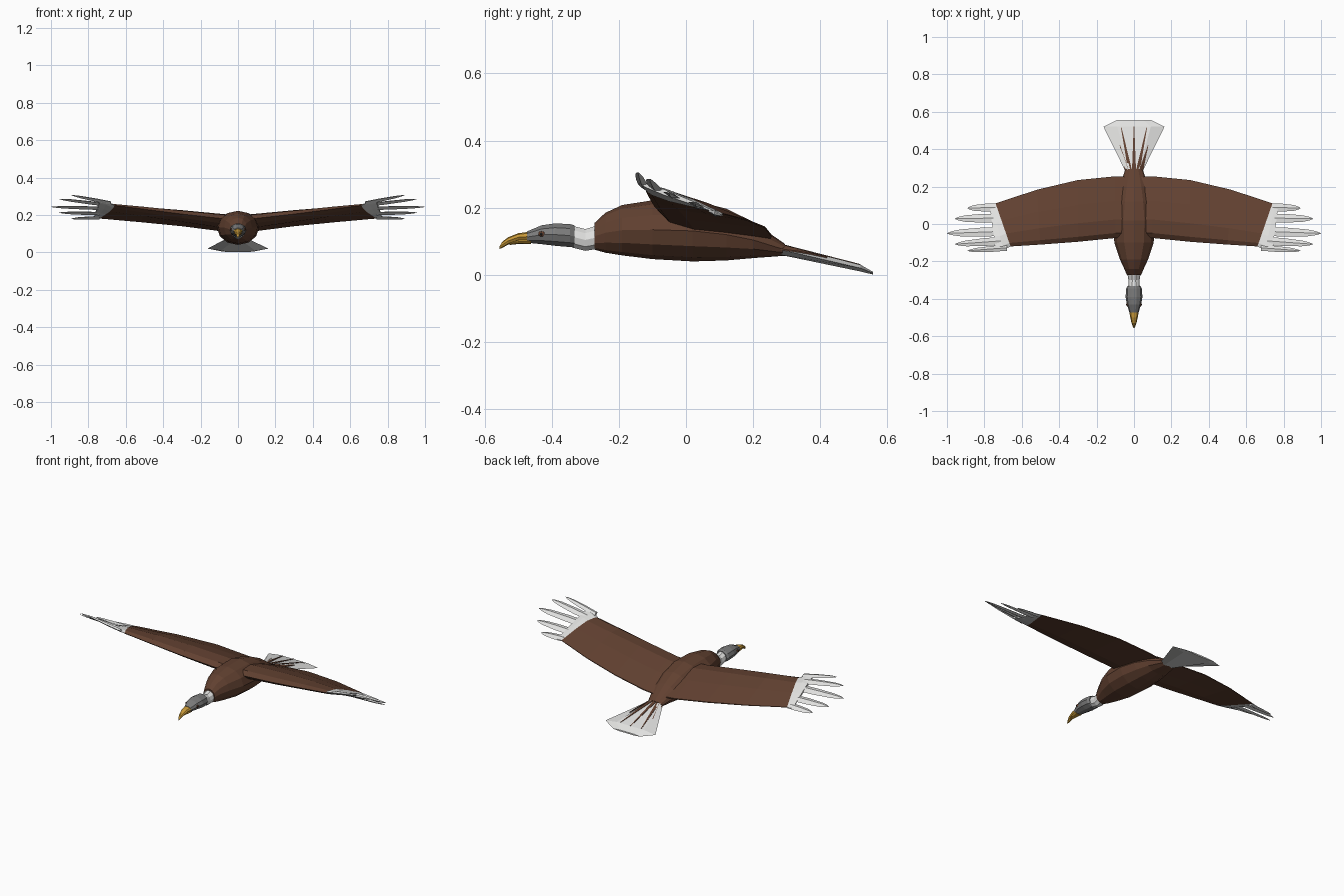
import bpy, bmesh, math
from mathutils import Vector

cube = bpy.data.objects.get("Cube")
if cube:
    bpy.data.objects.remove(cube, do_unlink=True)


def material(name, rgb):
    m = bpy.data.materials.new(name)
    m.use_nodes = True
    m.diffuse_color = (*rgb, 1)
    bsdf = m.node_tree.nodes["Principled BSDF"]
    bsdf.inputs["Base Color"].default_value = (*rgb, 1)
    bsdf.inputs["Roughness"].default_value = 0.8
    return m


BROWN = material("brown plumage", (0.12, 0.052, 0.03))
WHITE = material("white feather", (0.75, 0.75, 0.74))
GREY = material("grey head", (0.2, 0.2, 0.2))
GOLD = material("golden beak", (0.58, 0.32, 0.04))
EYE = material("brown eye", (0.16, 0.06, 0.03))
DARK = material("dark pupil", (0.01, 0.01, 0.01))


def finish(name, bm, mat):
    bmesh.ops.recalc_face_normals(bm, faces=bm.faces)
    mesh = bpy.data.meshes.new(name)
    bm.to_mesh(mesh)
    bm.free()
    mesh.materials.append(mat)
    ob = bpy.data.objects.new(name, mesh)
    bpy.context.collection.objects.link(ob)
    return ob


def loft(name, rings, mat):
    """Skin a row of equal rings of points and cap both ends."""
    bm = bmesh.new()
    rows = [[bm.verts.new(p) for p in ring] for ring in rings]
    n = len(rows[0])
    for a, b in zip(rows, rows[1:]):
        for i in range(n):
            j = (i + 1) % n
            bm.faces.new((a[i], a[j], b[j], b[i]))
    bm.faces.new(rows[0])
    bm.faces.new(rows[-1])
    return finish(name, bm, mat)


def barrel(name, stations, mat, sides=12):
    """Loft ellipses along y; each station is y, half width, bottom, top."""
    rings = []
    for y, w, low, high in stations:
        mid, h = (low + high) / 2, (high - low) / 2
        turns = [math.tau * i / sides for i in range(sides)]
        rings.append([(w * math.cos(t), y, mid + h * math.sin(t)) for t in turns])
    return loft(name, rings, mat)


# Body, neck, head and beak
barrel("body", [(-.272, .038, .075, .155), (-.24, .052, .066, .185),
                (-.19, .075, .058, .208), (-.1, .105, .047, .222),
                (.02, .112, .04, .222), (.12, .098, .043, .197),
                (.2, .078, .05, .158), (.295, .045, .057, .092)], BROWN)
barrel("neck", [(-.26, .036, .076, .15), (-.3, .03, .07, .138),
                (-.34, .031, .08, .148)], WHITE, 10)
barrel("head", [(-.332, .034, .08, .149), (-.345, .042, .081, .153),
                (-.39, .045, .085, .155), (-.43, .038, .09, .149),
                (-.474, .024, .095, .13)], GREY, 10)
barrel("upper_beak", [(-.462, .026, .1, .129), (-.5, .02, .1, .124),
                      (-.53, .013, .09, .112), (-.548, .007, .08, .098),
                      (-.556, .002, .077, .083)], GOLD, 8)
barrel("lower_beak", [(-.462, .023, .092, .108), (-.5, .016, .092, .106),
                      (-.525, .006, .089, .098)], GOLD, 8)


def ball(name, centre, size, mat):
    bm = bmesh.new()
    bmesh.ops.create_uvsphere(bm, u_segments=10, v_segments=6, radius=1)
    bmesh.ops.scale(bm, vec=size, verts=bm.verts)
    bmesh.ops.translate(bm, vec=centre, verts=bm.verts)
    finish(name, bm, mat)


# Wing sections: leading edge point, trailing edge point, upper and lower thickness
INNER = [((0, -.07, .18), (0, .25, .105), .04, .03),
         ((.1, -.075, .185), (.1, .255, .117), .042, .03),
         ((.3, -.095, .207), (.3, .235, .142), .038, .024),
         ((.5, -.11, .232), (.52, .183, .163), .031, .018),
         ((.66, -.12, .252), (.74, .11, .182), .022, .012)]
HAND = [INNER[-1],
        ((.7, -.138, .268), (.757, .108, .181), .016, .01),
        ((.74, -.14, .274), (.772, .104, .181), .009, .008)]


def section(lead, trail, up, down, s):
    a, b = Vector(lead), Vector(trail)
    shape = [(0, -.1), (.08, .55), (.3, 1), (.6, .75), (1, .06),
             (1, -.1), (.6, -.6), (.3, -1), (.08, -.75)]
    pts = []
    for f, k in shape:
        p = a.lerp(b, f)
        p.z += k * (up if k > 0 else down)
        p.x *= s
        pts.append(p)
    return pts


# Flight feathers: root point, tip point, half width
FINGERS = [((.74, .089, .185), (.89, .085, .18), .021),
           ((.74, .032, .207), (.957, .028, .212), .023),
           ((.72, -.04, .235), (1.0, -.05, .243), .024),
           ((.71, -.09, .255), (.957, -.108, .285), .021),
           ((.68, -.127, .264), (.89, -.143, .305), .016)]


def feather(name, root, tip, w, s):
    a, b = Vector(root), Vector(tip)
    rings = []
    for f, k in [(0, 1), (.35, 1), (.75, .75), (.92, .4), (1, .04)]:
        p = a.lerp(b, f)
        r, h = w * k, .009 * k
        # Each blade is tilted with the slope of the wing
        rings.append([(s * p.x, p.y + dy * r, p.z - .35 * dy * r + dz * h)
                      for dy, dz in ((-1, 0), (0, 1), (1, 0), (0, -1))])
    loft(name, rings, WHITE)


for s, side in ((1, "left"), (-1, "right")):
    loft(side + "_wing", [section(*k, s) for k in INNER], BROWN)
    loft(side + "_wing_tip", [section(*k, s) for k in HAND], WHITE)
    for i, (root, tip, w) in enumerate(FINGERS):
        feather(f"{side}_flight_feather_{i + 1}", root, tip, w, s)
    ball(side + "_eye", (s * .036, -.43, .122), (.005, .01, .008), EYE)
    ball(side + "_pupil", (s * .039, -.431, .122), (.003, .005, .005), DARK)

# Tail fan
TAIL = [(.27, .04, .078, .016), (.52, .163, .02, .01), (.557, .088, .005, .004)]
CROSS = [(1, 0), (.55, 1), (-.55, 1), (-1, 0), (-.55, -1), (.55, -1)]
loft("tail_fan", [[(u * w, y, z + v * h) for u, v in CROSS]
                  for y, w, z, h in TAIL], WHITE)


def tail_top(x, y):
    """Height of the tail's upper face, falling away beyond its flat middle."""
    (y0, w0, z0, h0), (y1, w1, z1, h1) = TAIL[:2]
    f = (y - y0) / (y1 - y0)
    w, z, h = w0 + f * (w1 - w0), z0 + f * (z1 - z0), h0 + f * (h1 - h0)
    return z + h * min(1, max(0, (1 - abs(x) / w) / .45))


# Tapering brown quills painted over the tail
for i, (x0, x1, end) in enumerate([(0, 0, .52), (.02, .068, .515), (-.02, -.068, .515),
                                   (.037, .075, .42), (-.037, -.075, .42)]):
    rings = []
    for f in (0, .33, .66, 1):
        y, x = .28 + f * (end - .28), x0 + f * (x1 - x0)
        r = .011 * (1 - .85 * f)
        rings.append([(x + dx * r, y, tail_top(x + dx * r, y) + dz)
                      for dx, dz in ((-1, -.002), (-1, .002), (1, .002), (1, -.002))])
    loft(f"tail_quill_{i + 1}", rings, BROWN)
